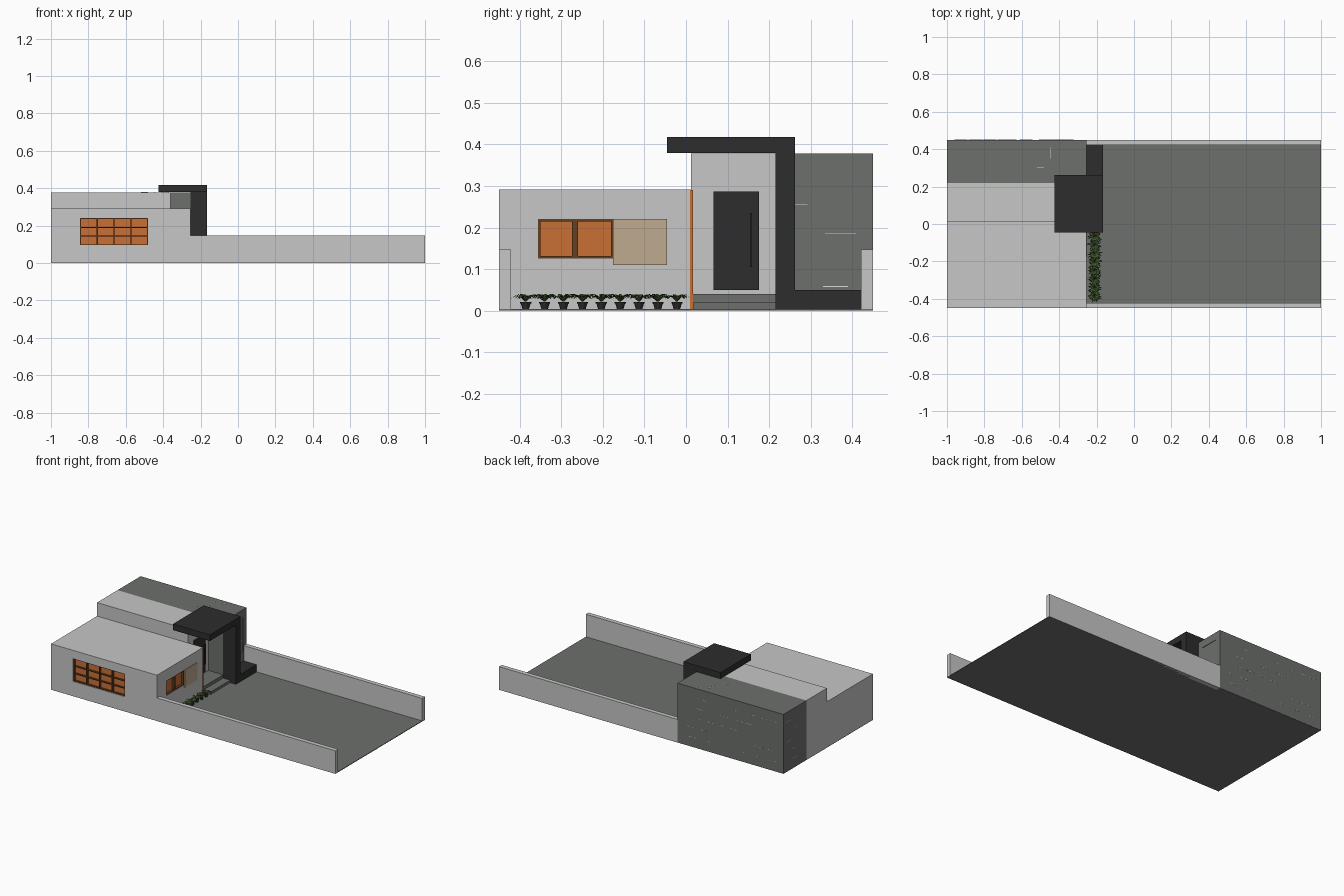
import bpy, bmesh, math, random
from mathutils import Vector

if "Cube" in bpy.data.objects:
    bpy.data.objects.remove(bpy.data.objects["Cube"])

random.seed(4)


def material(name, r, g, b):
    m = bpy.data.materials.new(name)
    m.diffuse_color = (r, g, b, 1)
    m.use_nodes = True
    m.node_tree.nodes["Principled BSDF"].inputs["Base Color"].default_value = m.diffuse_color
    return m


PLASTER = material("light grey plaster", 0.57, 0.57, 0.57)
STONE = material("dark grey stone", 0.153, 0.162, 0.153)
BLACK = material("charcoal", 0.026, 0.026, 0.027)
ORANGE = material("orange", 0.58, 0.162, 0.037)
BROWN = material("brown wood", 0.13, 0.05, 0.015)
BEIGE = material("beige shutter", 0.52, 0.41, 0.28)
SEAM = material("pale seam", 0.7, 0.7, 0.68)
LEAF = material("leaf green", 0.06, 0.12, 0.025)
LEAF_DARK = material("dark leaf green", 0.03, 0.06, 0.015)


def finish(name, bm, *mats):
    me = bpy.data.meshes.new(name)
    bm.to_mesh(me)
    bm.free()
    for m in mats:
        me.materials.append(m)
    ob = bpy.data.objects.new(name, me)
    bpy.context.collection.objects.link(ob)
    return ob


def add_box(bm, x, y, z):
    vs = bmesh.ops.create_cube(bm, size=1)["verts"]
    for v in vs:
        v.co = Vector([(r[0] + r[1]) / 2 + c * (r[1] - r[0])
                       for r, c in zip((x, y, z), v.co)])


def box(name, x, y, z, mat):
    bm = bmesh.new()
    add_box(bm, x, y, z)
    return finish(name, bm, mat)


def cut(ob, x, y, z):
    """Cut a box-shaped recess and remove the cutter."""
    cutter = box("cutter", x, y, z, ob.data.materials[0])
    cutter.hide_render = True
    mod = ob.modifiers.new("recess", "BOOLEAN")
    mod.operation, mod.object, mod.solver = "DIFFERENCE", cutter, "EXACT"
    bpy.context.view_layer.objects.active = ob
    bpy.ops.object.modifier_apply(modifier=mod.name)
    bpy.data.objects.remove(cutter)


G = 0.004      # ground top
F = -0.255     # right-hand face of the house

# Site slab and low boundary walls
box("ground_slab", (-1, 1), (-0.449, 0.449), (0, G), STONE)
for side, y in (("front", (-0.45, -0.422)), ("back", (0.422, 0.45))):
    box(side + "_boundary_wall", (F, 1), y, (0, 0.147), PLASTER)

# House volumes
front = box("front_block", (-1, F), (-0.45, 0.012), (0.001, 0.292), PLASTER)
box("middle_block", (-1, -0.36), (0.012, 0.218), (0.001, 0.378), PLASTER)
stone = box("stone_block", (-1, F), (0.218, 0.45), (0.001, 0.378), STONE)
box("entry_side_panel", (-0.36, F + 0.002), (0.010, 0.017), (G, 0.29), ORANGE)

# Recesses for the two windows and the stone panel
cut(front, (-0.845, -0.48), (-0.46, -0.43), (0.095, 0.24))
cut(front, (F - 0.02, F + 0.01), (-0.356, -0.176), (0.126, 0.22))
cut(stone, (F - 0.003, F + 0.01), (0.296, 0.416), (0.115, 0.33))

# Front window: panes, then a grid of bars
box("front_window_panes", (-0.845, -0.48), (-0.434, -0.43), (0.095, 0.24), ORANGE)
bm = bmesh.new()
for i in range(5):
    x = -0.842 + i * 0.359 / 4
    add_box(bm, (x - 0.003, x + 0.003), (-0.447, -0.434), (0.095, 0.24))
for i in range(4):
    z = 0.0975 + i * 0.14 / 3
    add_box(bm, (-0.845, -0.48), (-0.446, -0.434), (z - 0.0025, z + 0.0025))
finish("front_window_frame", bm, BROWN)

# Side window with sliding shutter
box("side_window_panes", (F - 0.02, F - 0.016), (-0.356, -0.176), (0.126, 0.22), ORANGE)
bm = bmesh.new()
for y in ((-0.356, -0.351), (-0.275, -0.26), (-0.181, -0.176)):
    add_box(bm, (F - 0.016, F - 0.001), y, (0.126, 0.22))
for z in ((0.126, 0.131), (0.215, 0.22)):
    add_box(bm, (F - 0.016, F - 0.002), (-0.356, -0.176), z)
finish("side_window_frame", bm, BROWN)
box("side_window_shutter", (F, F + 0.004), (-0.176, -0.046), (0.11, 0.22), BEIGE)

# Door, handle and entry steps
box("front_door", (-0.36, -0.352), (0.066, 0.176), (0.05, 0.287), BLACK)
bm = bmesh.new()
add_box(bm, (-0.343, -0.338), (0.154, 0.159), (0.105, 0.235))
for z in (0.12, 0.22):
    add_box(bm, (-0.352, -0.34), (0.1545, 0.1585), (z - 0.002, z + 0.002))
finish("door_handle", bm, BLACK)
box("upper_step", (-0.36, F), (0.017, 0.216), (G, 0.04), STONE)
box("lower_step", (F, -0.205), (0.017, 0.216), (G, 0.02), STONE)

# Charcoal canopy, pillar and planter base
box("canopy", (-0.425, -0.165), (-0.046, 0.262), (0.379, 0.418), BLACK)
box("canopy_pillar", (F, -0.165), (0.215, 0.262), (G, 0.38), BLACK)
box("pillar_base", (F, -0.165), (0.262, 0.422), (G, 0.05), BLACK)

# Short pale seams scattered over the stone cladding
bm = bmesh.new()
w, e = 0.0008, 0.0006
for row in range(1, 6):
    z = row * 0.063
    for k in range(5):
        x = random.uniform(-0.99, -0.33)
        add_box(bm, (x, x + random.uniform(0.02, 0.06)), (0.449, 0.45 + e), (z - w, z + w))
    y = random.uniform(0.23, 0.38)
    add_box(bm, (-1 - e + 0.0005, -0.999), (y, y + 0.05), (z - w, z + w))
for y, z in (((0.263, 0.293), 0.256), ((0.33, 0.39), 0.058)):
    add_box(bm, (F - 0.001, F + e), y, (z - w, z + w))
add_box(bm, (F - 0.004, F - 0.003 + e), (0.335, 0.41), (0.186 - w, 0.186 + w))
for x, y in ((-0.5, 0.3), (-0.39, 0.42)):
    add_box(bm, (x - 0.018, x + 0.018), (y - w, y + w), (0.377, 0.378 + e))
add_box(bm, (-0.446, -0.444), (0.35, 0.41), (0.377, 0.378 + e))
finish("stone_seams", bm, SEAM)

# Row of potted plants with arching leaves
for p in range(9):
    cy = -0.386 + p * 0.0455
    bm = bmesh.new()
    bmesh.ops.create_cone(bm, cap_ends=True, segments=10, radius1=0.008,
                          radius2=0.012, depth=0.014)
    bmesh.ops.translate(bm, verts=bm.verts, vec=(0, 0, 0.007))
    rim = bmesh.ops.create_cone(bm, cap_ends=True, segments=10, radius1=0.0135,
                                radius2=0.0135, depth=0.003)["verts"]
    bmesh.ops.translate(bm, verts=rim, vec=(0, 0, 0.015))
    pot = finish("plant_pot", bm, BLACK)
    pot.location = (-0.21, cy, G)

    bm = bmesh.new()
    for k in range(20):
        a = k * math.tau / 20 + random.uniform(-0.15, 0.15)
        reach = random.uniform(0.026, 0.042)
        top = random.uniform(0.014, 0.021)
        out, across = Vector((math.cos(a), math.sin(a), 0)), Vector((-math.sin(a), math.cos(a), 0))
        prev = None
        for t, width in ((0.05, 0.0015), (0.35, 0.0035), (0.7, 0.003), (1.0, 0.0004)):
            c = out * reach * t + Vector((0, 0, 0.016 + top * math.sin(t * 2.6)))
            pair = [bm.verts.new(c - across * width), bm.verts.new(c + across * width)]
            if prev:
                f = bm.faces.new((prev[0], pair[0], pair[1], prev[1]))
                f.material_index = k % 2
            prev = pair
    leaves = finish("plant_leaves", bm, LEAF, LEAF_DARK)
    leaves.location = (-0.21, cy, G)
